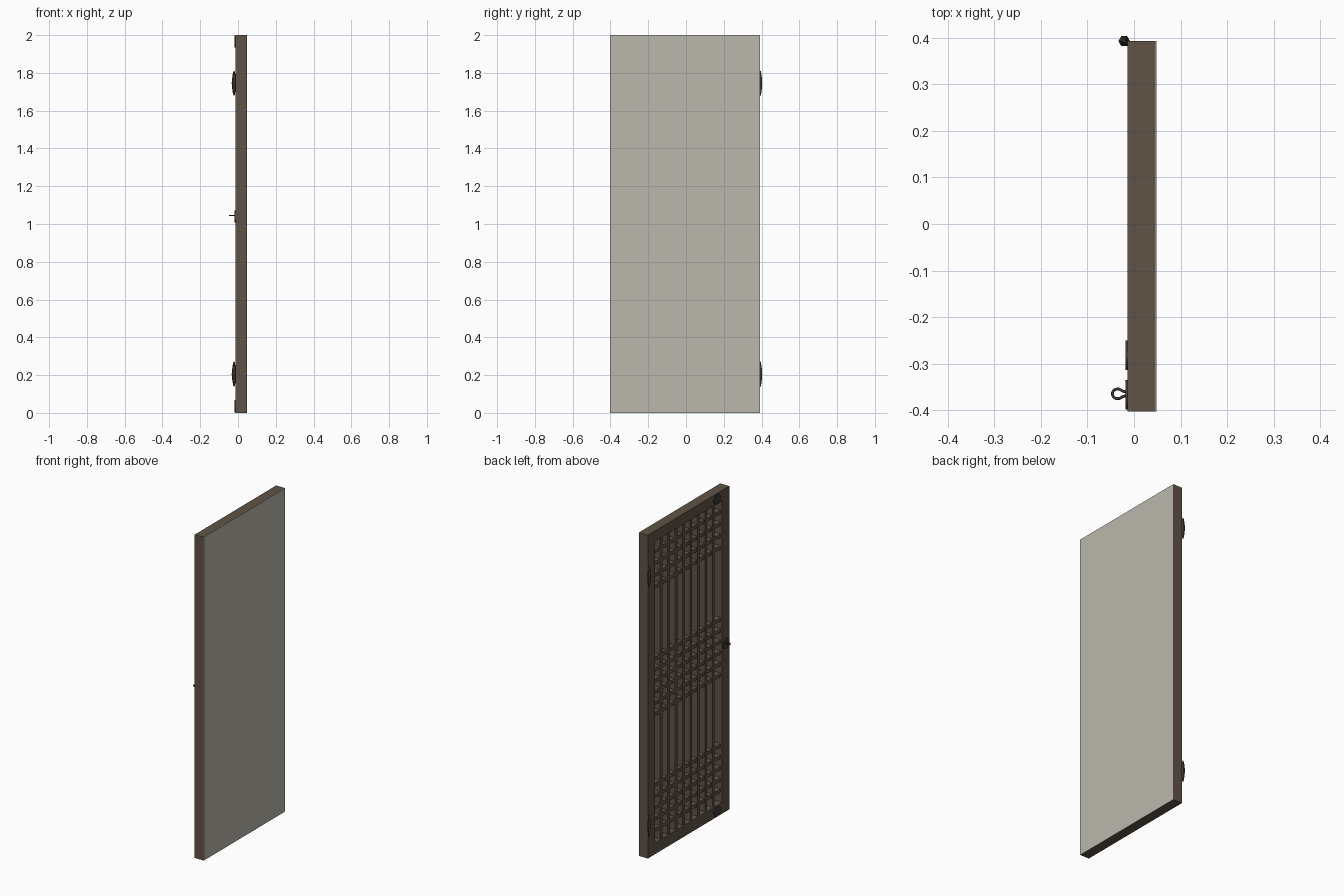
import bpy, bmesh, math
from mathutils import Matrix, Vector

if "Cube" in bpy.data.objects:
    bpy.data.objects.remove(bpy.data.objects["Cube"])


def material(name, rgb):
    m = bpy.data.materials.new(name)
    m.diffuse_color = (*rgb, 1)
    m.use_nodes = True
    m.node_tree.nodes["Principled BSDF"].inputs["Base Color"].default_value = m.diffuse_color
    return m


WOOD = material("brown wood", (0.115, 0.088, 0.063))
PAPER = material("rice paper", (0.50, 0.485, 0.415))
IRON = material("dark iron", (0.055, 0.048, 0.042))


def finish(bm, name, mat):
    me = bpy.data.meshes.new(name)
    bmesh.ops.recalc_face_normals(bm, faces=bm.faces)
    bm.to_mesh(me)
    bm.free()
    ob = bpy.data.objects.new(name, me)
    ob.data.materials.append(mat)
    bpy.context.collection.objects.link(ob)
    return ob


def box(name, mat, x, y, z):
    bm = bmesh.new()
    size = [b - a for a, b in (x, y, z)]
    mid = [(a + b) / 2 for a, b in (x, y, z)]
    bmesh.ops.create_cube(bm, size=1, matrix=Matrix.Translation(mid) @ Matrix.Diagonal((*size, 1)))
    return finish(bm, name, mat)


# overall door and opening limits
Y0, Y1 = -0.403, 0.393
A0, A1 = -0.333, 0.323
B0, B1 = 0.07, 1.935
XF, XB = -0.014, 0.0465

# frame stiles and rails
box("stile_latch", WOOD, (XF, XB), (Y0, A0), (0, 2))
box("stile_hinge", WOOD, (XF, XB), (A1, Y1), (0, 2))
box("rail_bottom", WOOD, (XF, XB), (A0, A1), (0, B0))
box("rail_top", WOOD, (XF, XB), (A0, A1), (B1, 2))

# paper sheet over the whole back
box("paper_sheet", PAPER, (XB, 0.048), (Y0, Y1), (0, 2))

# lattice: upright bars, then three bands of cross bars
W = 0.011
cells = 9
for i in range(1, cells):
    y = A0 + (A1 - A0) * i / cells
    box("lattice_upright", WOOD, (-0.006, 0.044), (y - W, y + W), (B0, B1))
bands = [(0.14, 0.42, 5), (0.857, 1.20, 6), (1.645, 1.865, 4)]
for lo, hi, n in bands:
    for k in range(n):
        z = lo + (hi - lo) * k / (n - 1)
        box("lattice_crossbar", WOOD, (-0.004, 0.044), (A0, A1), (z - W, z + W))

# hexagonal hinge barrels that swell in the middle
profile = [(-0.066, 0.003), (-0.04, 0.0085), (0, 0.0125), (0.04, 0.0085), (0.066, 0.003)]
for zc in (0.205, 1.745):
    bm = bmesh.new()
    rings = []
    for dz, r in profile:
        rings.append([bm.verts.new((-0.021 + r * math.cos(a * math.pi / 3),
                                    0.393 + r * math.sin(a * math.pi / 3), zc + dz)) for a in range(6)])
    for p, q in zip(rings, rings[1:]):
        for i in range(6):
            j = (i + 1) % 6
            bm.faces.new((p[i], p[j], q[j], q[i]))
    bm.faces.new(rings[0])
    bm.faces.new(rings[-1])
    finish(bm, "hinge_barrel", IRON)

# round iron plates
for name, y, z in (("corner_plate_top", -0.282, 1.966), ("corner_plate_bottom", -0.282, 0.035),
                   ("ring_plate", -0.367, 1.04)):
    bm = bmesh.new()
    bmesh.ops.create_cone(bm, cap_ends=True, segments=16, radius1=0.032, radius2=0.032, depth=0.006,
                          matrix=Matrix.Translation((-0.0155, y, z)) @ Matrix.Rotation(math.pi / 2, 4, 'Y'))
    finish(bm, name, IRON)

# pull ring: open loop with two short legs into the plate
cu = bpy.data.curves.new("pull_ring", 'CURVE')
cu.dimensions = '3D'
cu.bevel_depth = 0.003
cu.bevel_resolution = 1
cu.use_fill_caps = True
pts = [(-0.015, -0.362)]
for k in range(17):
    a = math.radians(40 + 280 * k / 16)
    pts.append((-0.035 + 0.0115 * math.cos(a), -0.365 + 0.0105 * math.sin(a)))
pts.append((-0.015, -0.368))
sp = cu.splines.new('POLY')
sp.points.add(len(pts) - 1)
for p, (x, y) in zip(sp.points, pts):
    p.co = (x, y, 1.045, 1)
ob = bpy.data.objects.new("pull_ring", cu)
cu.materials.append(IRON)
bpy.context.collection.objects.link(ob)
